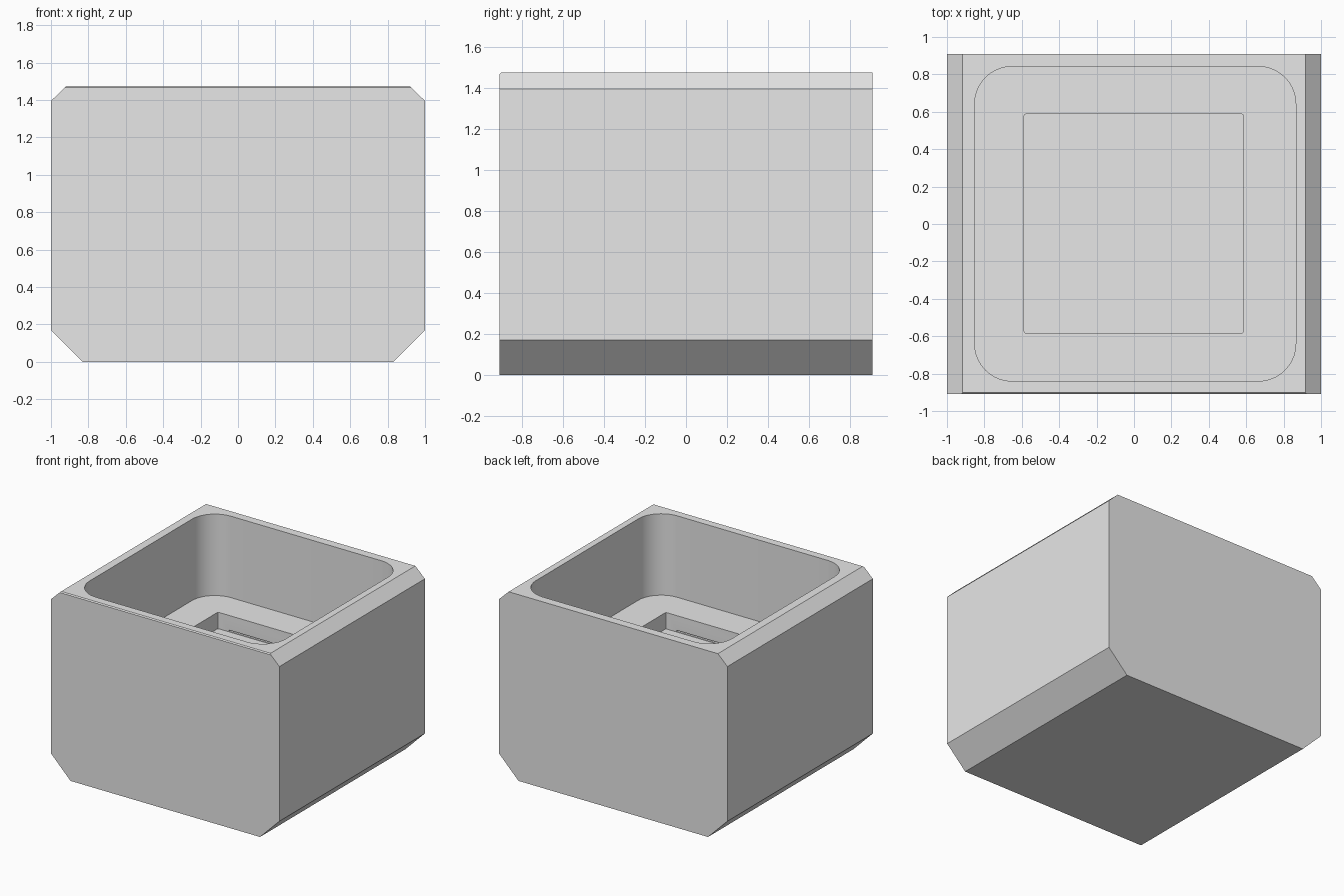
import bpy, bmesh

if "Cube" in bpy.data.objects:
    bpy.data.objects.remove(bpy.data.objects["Cube"])

HALF_Y, TOP = 0.91, 1.475
FLOOR, RECESS = 0.83, 0.70

grey = bpy.data.materials.new("light grey")
grey.diffuse_color = (0.8, 0.8, 0.8, 1)
grey.use_nodes = True
grey.node_tree.nodes["Principled BSDF"].inputs["Base Color"].default_value = grey.diffuse_color


def make_object(name, bm):
    bmesh.ops.recalc_face_normals(bm, faces=bm.faces[:])
    mesh = bpy.data.meshes.new(name)
    bm.to_mesh(mesh)
    bm.free()
    mesh.materials.append(grey)
    obj = bpy.data.objects.new(name, mesh)
    bpy.context.collection.objects.link(obj)
    return obj


def box(name, x0, x1, y0, y1, z0, z1, radius=0, segments=8):
    """Box with optionally rounded vertical edges."""
    bm = bmesh.new()
    bmesh.ops.create_cube(bm, size=1)
    for v in bm.verts:
        v.co = ((x0, x1)[v.co.x > 0], (y0, y1)[v.co.y > 0], (z0, z1)[v.co.z > 0])
    if radius:
        upright = [e for e in bm.edges
                   if abs(e.verts[0].co.z - e.verts[1].co.z) > 0.001]
        bmesh.ops.bevel(bm, geom=upright, offset=radius, segments=segments,
                        profile=0.5, affect='EDGES')
    return make_object(name, bm)


# Block: chamfered front outline extruded from front to back
half = [(0.83, 0), (1, 0.17), (1, 1.395), (0.917, TOP)]
outline = half + [(-x, z) for x, z in reversed(half)]
bm = bmesh.new()
face = bm.faces.new([bm.verts.new((x, -HALF_Y, z)) for x, z in outline])
ext = bmesh.ops.extrude_face_region(bm, geom=[face])
for v in ext["geom"]:
    if isinstance(v, bmesh.types.BMVert):
        v.co.y = HALF_Y
# Fine bevel along the top front edge
rim = [e for e in bm.edges
       if all(v.co.z > TOP - 0.001 and v.co.y < 0 for v in e.verts)]
bmesh.ops.bevel(bm, geom=rim, offset=0.008, segments=1, affect='EDGES')
block = make_object("block", bm)

# Rounded well, square recess in its floor, thin slots at the recess base
cutters = [
    box("well_cutter", -0.852, 0.865, -0.84, 0.842, FLOOR, 2.0, 0.2, 10),
    box("recess_cutter", -0.587, 0.585, -0.583, 0.587, RECESS, 1.0, 0.008, 2),
    box("slot_cutter", -0.49, 0.49, -0.62, 0.62, RECESS + 0.004, RECESS + 0.014),
]

bpy.context.view_layer.objects.active = block
block.select_set(True)
for cutter in cutters:
    mod = block.modifiers.new(cutter.name, 'BOOLEAN')
    mod.operation = 'DIFFERENCE'
    mod.solver = 'EXACT'
    mod.object = cutter
    bpy.ops.object.modifier_apply(modifier=mod.name)
    bpy.data.objects.remove(cutter, do_unlink=True)

bpy.ops.object.select_all(action='DESELECT')
block.select_set(True)
bpy.ops.object.shade_smooth_by_angle(angle=0.52)
